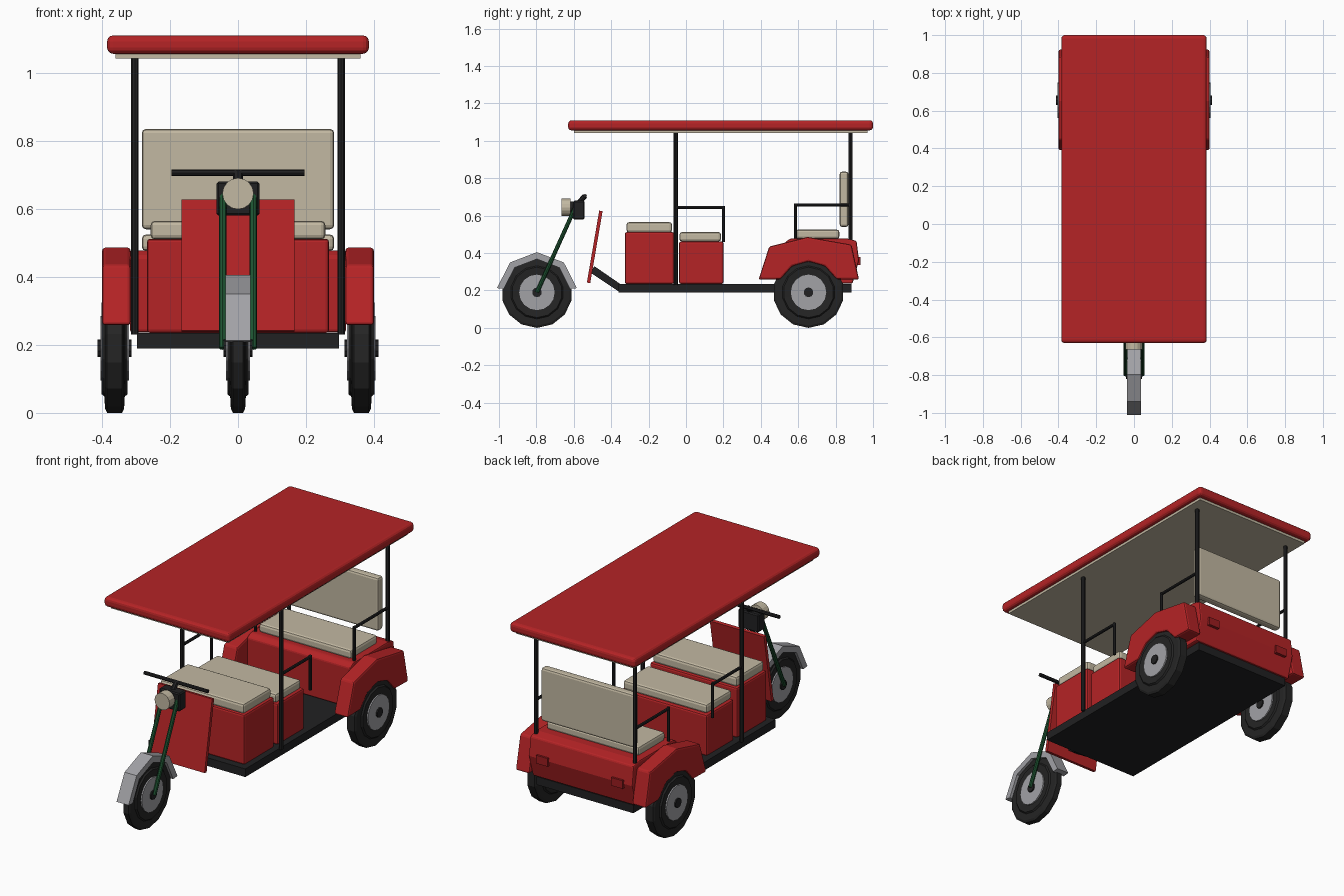
import bpy, bmesh, math
from mathutils import Vector

if "Cube" in bpy.data.objects:
    bpy.data.objects.remove(bpy.data.objects["Cube"])


def material(name, rgb):
    m = bpy.data.materials.new(name)
    m.diffuse_color = (*rgb, 1)
    m.use_nodes = True
    m.node_tree.nodes["Principled BSDF"].inputs["Base Color"].default_value = m.diffuse_color
    return m


RED = material("red paint", (0.46, 0.017, 0.019))
LAMP_RED = material("tail lamp red", (0.33, 0.012, 0.014))
CREAM = material("cream vinyl", (0.54, 0.48, 0.36))
BLACK = material("black steel", (0.015, 0.015, 0.016))
RUBBER = material("rubber", (0.018, 0.018, 0.018))
GREY = material("grey metal", (0.36, 0.36, 0.38))
GREEN = material("green fork paint", (0.012, 0.085, 0.03))


def finish(name, bm, mat, bevel=0.0, segments=2):
    bmesh.ops.recalc_face_normals(bm, faces=bm.faces)
    me = bpy.data.meshes.new(name)
    bm.to_mesh(me)
    bm.free()
    me.materials.append(mat)
    ob = bpy.data.objects.new(name, me)
    bpy.context.collection.objects.link(ob)
    if bevel:
        b = ob.modifiers.new("bevel", 'BEVEL')
        b.width, b.segments, b.limit_method = bevel, segments, 'ANGLE'
    return ob


def prism(name, x0, x1, outline, mat, bevel=0.0, segments=2):
    """Extrude a (y, z) outline along x."""
    bm = bmesh.new()
    a = [bm.verts.new((x0, y, z)) for y, z in outline]
    b = [bm.verts.new((x1, y, z)) for y, z in outline]
    bm.faces.new(a)
    bm.faces.new(b[::-1])
    n = len(a)
    for i in range(n):
        j = (i + 1) % n
        bm.faces.new((a[i], b[i], b[j], a[j]))
    return finish(name, bm, mat, bevel, segments)


def box(name, x0, x1, y0, y1, z0, z1, mat, bevel=0.0, segments=2):
    return prism(name, x0, x1, [(y0, z0), (y1, z0), (y1, z1), (y0, z1)],
                 mat, bevel, segments)


def rod(name, p, q, r, mat, sides=8):
    p, q = Vector(p), Vector(q)
    bm = bmesh.new()
    bmesh.ops.create_cone(bm, cap_ends=True, segments=sides, radius1=r,
                          radius2=r, depth=(q - p).length)
    turn = (q - p).to_track_quat('Z', 'Y').to_matrix().to_4x4()
    turn.translation = (p + q) / 2
    bm.transform(turn)
    return finish(name, bm, mat)


def lathe_x(name, cx, cy, cz, profile, mat, sides=14):
    """Revolve closed (x, radius) profile about an axis along x."""
    bm = bmesh.new()
    rings = []
    for i in range(sides):
        t = 2 * math.pi * i / sides - math.pi / 2
        rings.append([bm.verts.new((cx + x, cy + r * math.cos(t), cz + r * math.sin(t)))
                      for x, r in profile])
    n = len(profile)
    for i in range(sides):
        a, b = rings[i], rings[(i + 1) % sides]
        for k in range(n):
            m = (k + 1) % n
            bm.faces.new((a[k], a[m], b[m], b[k]))
    return finish(name, bm, mat)


def wheel(prefix, x, y, w):
    """Stepped tyre, grey hub disc and dark axle cap."""
    z = 0.19
    half = [(w, 0.09), (w + 0.004, 0.135), (w - 0.004, 0.142), (w - 0.006, 0.178), (w - 0.012, 0.19)]
    profile = half + [(-a, r) for a, r in reversed(half)]
    lathe_x(prefix + "_tyre", x, y, z, profile, RUBBER)
    h = w + 0.008
    rod(prefix + "_hub", (x - h, y, z), (x + h, y, z), 0.095, GREY, 16)
    c = w + 0.016
    rod(prefix + "_axle", (x - c, y, z), (x + c, y, z), 0.026, BLACK, 10)


# Roof canopy and its lining
box("roof", -0.385, 0.385, -0.63, 1.0, 1.056, 1.11, RED, 0.018, 3)
box("roof_lining", -0.36, 0.36, -0.6, 0.97, 1.042, 1.06, CREAM)

# Chassis floor and sloping neck beam
box("chassis", -0.297, 0.297, -0.36, 0.885, 0.19, 0.235, BLACK)
prism("neck_beam", -0.03, 0.03,
      [(-0.36, 0.195), (-0.33, 0.22), (-0.49, 0.33), (-0.51, 0.295)], BLACK)

# Seat boxes and cushions
box("front_seat_box", -0.268, 0.268, -0.327, -0.064, 0.235, 0.512, RED, 0.01)
box("middle_seat_box", -0.268, 0.268, -0.037, 0.2, 0.235, 0.462, RED, 0.01)
box("front_cushion", -0.257, 0.257, -0.318, -0.075, 0.51, 0.565, CREAM, 0.013)
box("middle_cushion", -0.257, 0.257, -0.035, 0.187, 0.462, 0.512, CREAM, 0.013)
box("rear_cushion", -0.283, 0.283, 0.585, 0.82, 0.476, 0.525, CREAM, 0.013)
box("backrest", -0.283, 0.283, 0.822, 0.868, 0.54, 0.835, CREAM, 0.012)

# Rear body under the passenger bench
prism("rear_body", -0.318, 0.318,
      [(0.53, 0.237), (0.53, 0.46), (0.56, 0.478), (0.86, 0.478),
       (0.912, 0.465), (0.925, 0.36), (0.89, 0.237)], RED, 0.008)

for side, s in (("left", -1), ("right", 1)):
    # Faceted rear mudguard with a polygonal wheel arch
    arch = [(0.655 + 0.165 * math.cos(math.radians(a)), 0.19 + 0.165 * math.sin(math.radians(a)))
            for a in (25, 58, 90, 122, 155)]
    outline = [(0.388, 0.258), (0.445, 0.435), (0.65, 0.486), (0.885, 0.445),
               (0.925, 0.258)] + arch
    prism(side + "_mudguard", s * 0.315, s * 0.4, outline, RED, 0.01)
    wheel(side + "_rear_wheel", s * 0.363, 0.655, 0.034)

    # Roof posts
    x = s * 0.303
    rod(side + "_middle_post", (x, -0.055, 0.23), (x, -0.055, 1.05), 0.011, BLACK)
    rod(side + "_rear_post", (x, 0.88, 0.44), (x, 0.88, 1.05), 0.011, BLACK)

    # Hand rails
    for name, y0, y1, z, low in (("middle", -0.055, 0.2, 0.645, 0.46),
                                 ("rear", 0.88, 0.585, 0.658, 0.47)):
        rod(f"{side}_{name}_rail", (x, y0, z), (x, y1, z), 0.008, BLACK)
        rod(f"{side}_{name}_rail_leg", (x, y1, z + 0.008), (x, y1, low), 0.008, BLACK)

    # Tail lamp
    box(side + "_tail_lamp", s * 0.23 - 0.035, s * 0.23 + 0.035, 0.91, 0.934,
        0.335, 0.38, LAMP_RED)

    # Front fork leg
    rod(side + "_fork_leg", (s * 0.045, -0.797, 0.19), (s * 0.045, -0.585, 0.66), 0.011, GREEN)

# Front wheel and mudguard
wheel("front_wheel", 0, -0.797, 0.027)
angles = [math.radians(a) for a in (6, 48, 90, 132, 174)]
guard = [(-0.797 + r * math.cos(a), 0.19 + r * math.sin(a))
         for r, order in ((0.215, angles), (0.178, angles[::-1])) for a in order]
prism("front_mudguard", -0.037, 0.037, guard, GREY)

# Leaning front shield
prism("front_shield", -0.166, 0.166,
      [(-0.53, 0.242), (-0.512, 0.24), (-0.446, 0.624), (-0.464, 0.627)], RED)

# Steering head, headlamp and handlebar
box("steering_head", -0.063, 0.063, -0.603, -0.543, 0.58, 0.68, BLACK, 0.006, 1)
rod("headlamp", (0, -0.665, 0.645), (0, -0.617, 0.645), 0.046, CREAM, 16)
rod("headlamp_mount", (0, -0.617, 0.645), (0, -0.6, 0.645), 0.03, BLACK, 12)
rod("handlebar_stem", (0, -0.59, 0.65), (0, -0.54, 0.706), 0.014, BLACK)
rod("handlebar", (-0.195, -0.54, 0.706), (0.195, -0.54, 0.706), 0.01, BLACK)
